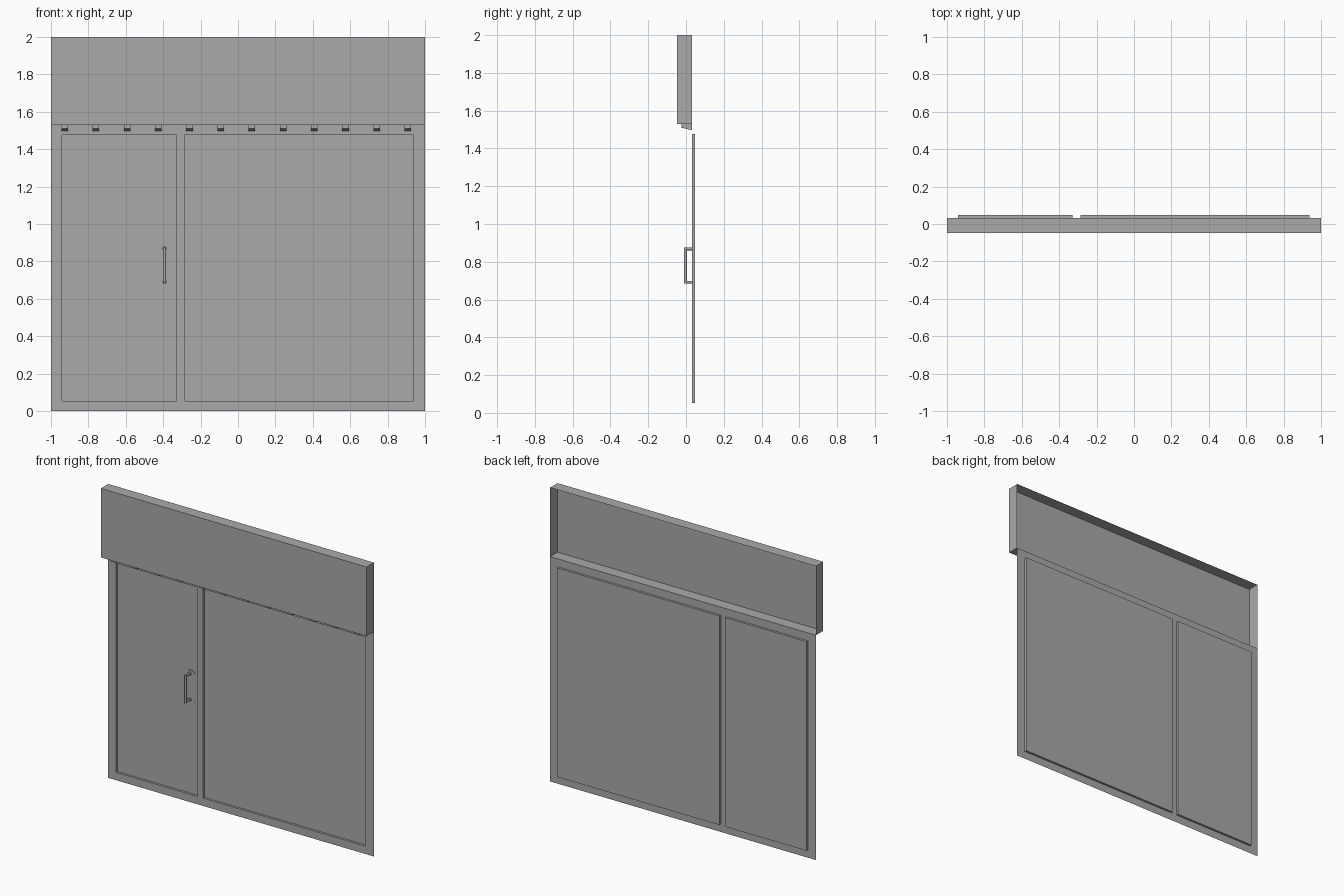
import bpy, bmesh, math
from mathutils import Vector, Matrix

cube = bpy.data.objects.get("Cube")
if cube:
    bpy.data.objects.remove(cube, do_unlink=True)

grey = bpy.data.materials.new("grey_metal")
grey.use_nodes = True
COLOUR = (0.4, 0.4, 0.4, 1)
grey.diffuse_color = COLOUR
grey.node_tree.nodes["Principled BSDF"].inputs["Base Color"].default_value = COLOUR

FRONT, SHEET, BACK = -0.047, 0.032, 0.047
SILL = 1.53


def make(name, bm):
    bmesh.ops.recalc_face_normals(bm, faces=bm.faces)
    mesh = bpy.data.meshes.new(name)
    bm.to_mesh(mesh)
    bm.free()
    mesh.materials.append(grey)
    ob = bpy.data.objects.new(name, mesh)
    bpy.context.collection.objects.link(ob)
    return ob


def prism(name, outline, offset):
    """Closed solid made by sweeping a flat outline along an offset."""
    bm = bmesh.new()
    face = bm.faces.new([bm.verts.new(p) for p in outline])
    result = bmesh.ops.extrude_face_region(bm, geom=[face], use_keep_orig=True)
    moved = [v for v in result["geom"] if isinstance(v, bmesh.types.BMVert)]
    bmesh.ops.translate(bm, verts=moved, vec=offset)
    return make(name, bm)


# Header box, open at the back
bm = bmesh.new()
bmesh.ops.create_cube(bm, size=1)
for v in bm.verts:
    v.co = Vector((v.co.x * 2,
                   SHEET if v.co.y > 0 else FRONT,
                   2 if v.co.z > 0 else SILL))
bm.faces.ensure_lookup_table()
open_side = [f for f in bm.faces if f.calc_center_median().y > SHEET - 0.001]
bmesh.ops.delete(bm, geom=open_side, context='FACES_ONLY')
make("header_box", bm)

# Thin wall sheet with two pressed panels: a narrow door and a wide fixed leaf
xs = (-1, -0.94, -0.328, -0.285, 0.937, 1)
zs = (0, 0.053, 1.476, SILL)
bm = bmesh.new()
grid = [[bm.verts.new((x, SHEET, z)) for x in xs] for z in zs]
panels = []
for j in range(len(zs) - 1):
    for i in range(len(xs) - 1):
        face = bm.faces.new((grid[j][i], grid[j][i + 1],
                             grid[j + 1][i + 1], grid[j + 1][i]))
        if j == 1 and i in (1, 3):
            panels.append(face)
bmesh.ops.inset_individual(bm, faces=panels, thickness=0.008)
for face in panels:
    for v in face.verts:
        v.co.y = BACK
make("door_sheet", bm)

# Row of small wedge tabs under the header
for k in range(12):
    x = -0.944 + k * 0.1668
    profile = [(x, -0.025, SILL), (x, -0.025, 1.51),
               (x, SHEET - 0.001, 1.497), (x, SHEET - 0.001, SILL)]
    prism(f"header_tab_{k + 1}", profile, (0.035, 0, 0))

# Handle backing plate with rounded corners
HX, HZ = -0.393, 0.78
outline = []
for sx, sz, start in ((1, 1, 0), (-1, 1, 90), (-1, -1, 180), (1, -1, 270)):
    for step in range(5):
        a = math.radians(start + step * 22.5)
        outline.append((HX + sx * 0.015 + 0.023 * math.cos(a), 0.0435,
                        HZ + sz * 0.09 + 0.023 * math.sin(a)))
prism("handle_plate", outline, (0, 0.003, 0))


def rod(name, centre, radius, length, axis):
    bm = bmesh.new()
    turn = Matrix.Rotation(math.pi / 2, 4, 'X') if axis == 'Y' else Matrix()
    bmesh.ops.create_cone(bm, cap_ends=True, segments=16, radius1=radius,
                          radius2=radius, depth=length,
                          matrix=Matrix.Translation(centre) @ turn)
    ob = make(name, bm)
    bpy.ops.object.select_all(action='DESELECT')
    ob.select_set(True)
    bpy.context.view_layer.objects.active = ob
    bpy.ops.object.shade_smooth_by_angle()


# Pull handle: upright bar on two posts with round collars
rod("handle_bar", (HX, -0.003, HZ), 0.008, 0.19, 'Z')
for side, dz in (("lower", -0.088), ("upper", 0.088)):
    rod(f"handle_post_{side}", (HX, 0.02, HZ + dz), 0.007, 0.048, 'Y')
    rod(f"handle_collar_{side}", (HX, 0.039, HZ + dz), 0.012, 0.01, 'Y')
